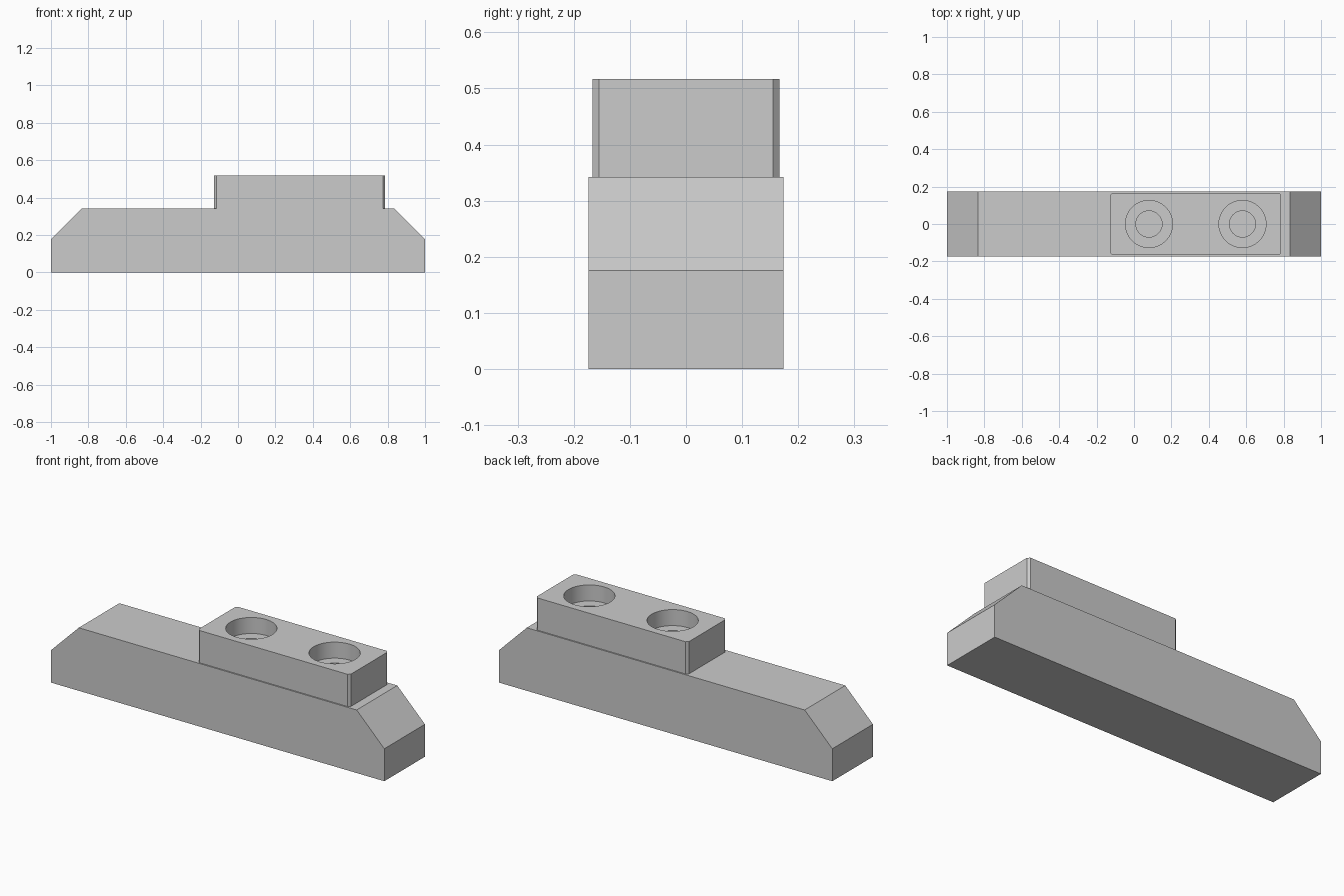
import bpy
import bmesh

cube = bpy.data.objects.get("Cube")
if cube:
    bpy.data.objects.remove(cube, do_unlink=True)

grey = bpy.data.materials.new("plain grey")
grey.use_nodes = True
colour = (0.6, 0.6, 0.6, 1)
grey.diffuse_color = colour
grey.node_tree.nodes["Principled BSDF"].inputs["Base Color"].default_value = colour


def extrude_profile(name, points, offset):
    """Extrude a flat outline along an offset into a closed solid."""
    bm = bmesh.new()
    face = bm.faces.new([bm.verts.new(p) for p in points])
    result = bmesh.ops.extrude_face_region(bm, geom=[face])
    moved = [v for v in result["geom"] if isinstance(v, bmesh.types.BMVert)]
    bmesh.ops.translate(bm, verts=moved, vec=offset)
    bmesh.ops.recalc_face_normals(bm, faces=bm.faces)
    mesh = bpy.data.meshes.new(name)
    bm.to_mesh(mesh)
    bm.free()
    obj = bpy.data.objects.new(name, mesh)
    bpy.context.collection.objects.link(obj)
    mesh.materials.append(grey)
    return obj


def drill(target, name, x, radius, bottom, top):
    """Cut a vertical round hole."""
    bpy.ops.mesh.primitive_cylinder_add(
        vertices=64, radius=radius, depth=top - bottom,
        location=(x, 0, (top + bottom) / 2))
    cutter = bpy.context.object
    cutter.name = name
    cutter.data.materials.append(grey)
    cutter.hide_render = True
    cutter.hide_set(True)
    cut = target.modifiers.new(name, "BOOLEAN")
    cut.operation = "DIFFERENCE"
    cut.solver = "EXACT"
    cut.object = cutter


# Base bar with sloped upper ends
half_y, base_top, shoulder, slope_x = 0.174, 0.342, 0.176, 0.834
outline = [(-1, 0), (1, 0), (1, shoulder), (slope_x, base_top),
           (-slope_x, base_top), (-1, shoulder)]
extrude_profile("base_bar", [(x, -half_y, z) for x, z in outline],
                (0, 2 * half_y, 0))

# Raised block with small chamfers on its upright corners
x0, x1, y1, c, block_top = -0.127, 0.787, 0.167, 0.012, 0.517
corners = [(x0 + c, -y1), (x1 - c, -y1), (x1, -y1 + c), (x1, y1 - c),
           (x1 - c, y1), (x0 + c, y1), (x0, y1 - c), (x0, -y1 + c)]
block = extrude_profile("raised_block", [(x, y, base_top) for x, y in corners],
                        (0, 0, block_top - base_top))

# Two counterbored screw holes
for side, x in (("right", 0.08), ("left", 0.58)):
    drill(block, side + "_counterbore_cutter", x, 0.126, 0.43, 0.6)
    drill(block, side + "_screw_hole_cutter", x, 0.07, 0.3, 0.6)

# Bake the holes, then smooth their walls
bpy.ops.object.select_all(action="DESELECT")
bpy.context.view_layer.objects.active = block
block.select_set(True)
for modifier in list(block.modifiers):
    cutter = modifier.object
    bpy.ops.object.modifier_apply(modifier=modifier.name)
    bpy.data.objects.remove(cutter, do_unlink=True)
bpy.ops.object.shade_smooth_by_angle(angle=0.5)
